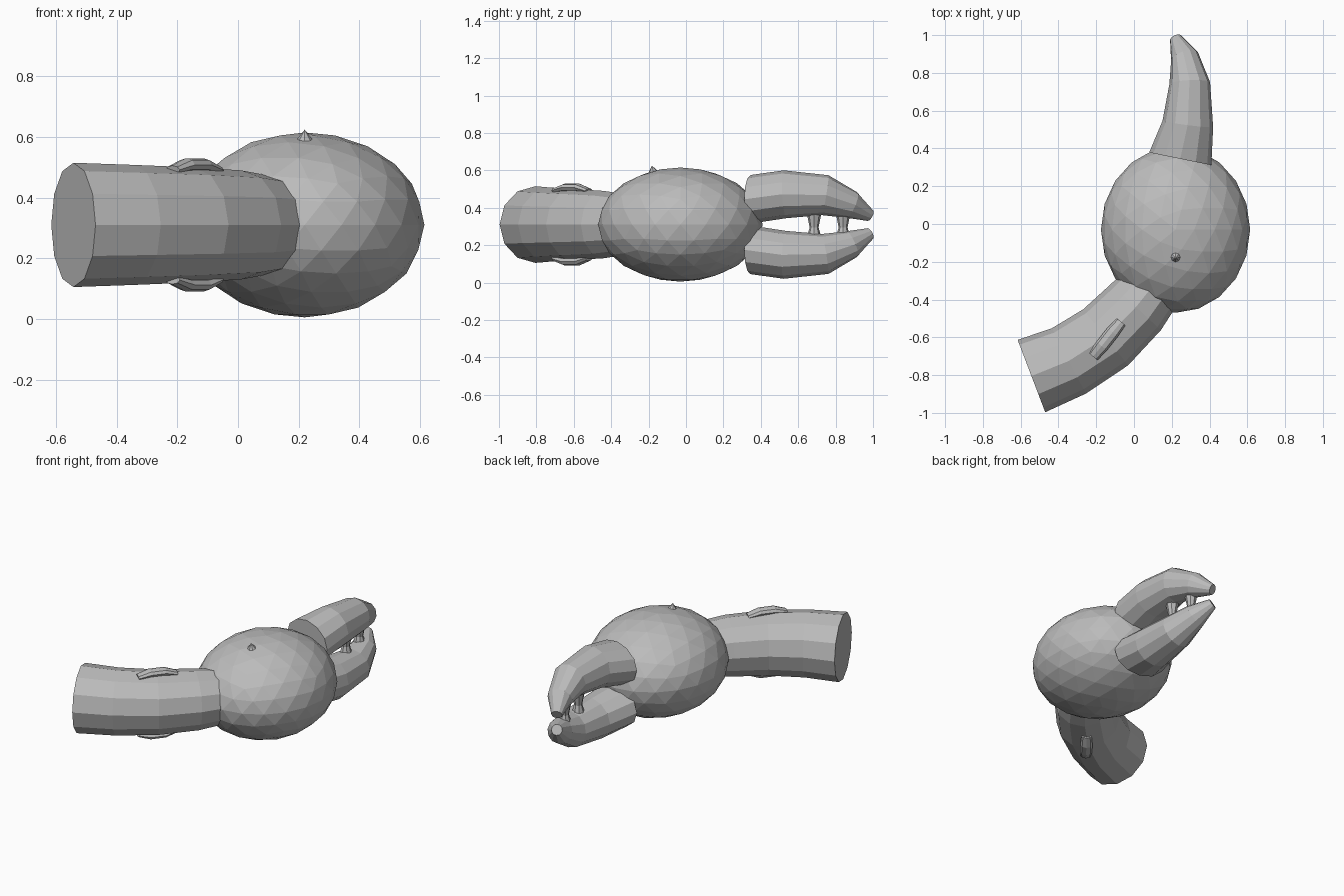
import bpy, bmesh, math
from mathutils import Vector, Matrix

cube = bpy.data.objects.get("Cube")
if cube:
    bpy.data.objects.remove(cube, do_unlink=True)

MID = 0.31  # height of the symmetry plane

shell = bpy.data.materials.new("shell_grey")
shell.use_nodes = True
shell.diffuse_color = (0.5, 0.5, 0.5, 1)
shell.node_tree.nodes["Principled BSDF"].inputs["Base Color"].default_value = (0.5, 0.5, 0.5, 1)


def finish(name, bm, flip=False):
    """Turn a bmesh into an object, optionally mirrored through the middle plane."""
    if flip:
        for v in bm.verts:
            v.co.z = 2 * MID - v.co.z
    bmesh.ops.recalc_face_normals(bm, faces=bm.faces)
    mesh = bpy.data.meshes.new(name)
    bm.to_mesh(mesh)
    bm.free()
    mesh.materials.append(shell)
    obj = bpy.data.objects.new(name, mesh)
    bpy.context.scene.collection.objects.link(obj)
    return obj


def tube(name, rings, sides, flip=False, start=None):
    """Loft elliptical rings (centre, half width, half height) along a path."""
    bm = bmesh.new()
    points = [Vector(r[0]) for r in rings]
    loops = []
    for i, (_, wide, high) in enumerate(rings):
        along = points[min(i + 1, len(points) - 1)] - points[max(i - 1, 0)]
        if i == 0 and start:
            along = Vector(start)
        along.normalize()
        side = along.cross(Vector((0, 0, 1))).normalized()
        up = side.cross(along)
        loops.append([bm.verts.new(points[i] + side * wide * math.cos(a) + up * high * math.sin(a))
                      for a in (math.tau * k / sides for k in range(sides))])
    for a, b in zip(loops, loops[1:]):
        for k in range(sides):
            n = (k + 1) % sides
            bm.faces.new((a[k], a[n], b[n], b[k]))
    bm.faces.new(loops[0])
    bm.faces.new(loops[-1])
    return finish(name, bm, flip)


# Round palm
bm = bmesh.new()
bmesh.ops.create_icosphere(bm, subdivisions=3, radius=1)
bmesh.ops.transform(bm, verts=bm.verts, matrix=Matrix.Translation((0.22, -0.03, MID))
                    @ Matrix.Diagonal((0.395, 0.44, 0.305, 1)))
finish("palm", bm)

# Pointed bump on the palm
bm = bmesh.new()
bmesh.ops.create_cone(bm, cap_ends=True, segments=8, radius1=0.055, radius2=0, depth=0.07,
                      matrix=Matrix.Translation((0.22, -0.175, 0.59)) @ Matrix.Rotation(0.2, 4, 'X'))
finish("palm_spike", bm)

# Curved arm
tube("arm", [((-0.543, -0.805, MID), 0.205, 0.205),
             ((-0.345, -0.725, MID), 0.195, 0.198),
             ((-0.15, -0.60, MID), 0.19, 0.19),
             ((0.01, -0.44, MID), 0.18, 0.18),
             ((0.09, -0.34, MID), 0.165, 0.165)], 12, start=(0.38, 0.145, 0))

# Paired pincers and arm ridges, above and below the middle plane
for label, flip in (("upper", False), ("lower", True)):
    tube(label + "_pincer", [((0.245, 0.345, 0.445), 0.168, 0.13),
                             ((0.285, 0.53, 0.472), 0.135, 0.128),
                             ((0.295, 0.745, 0.467), 0.108, 0.108),
                             ((0.268, 0.885, 0.415), 0.075, 0.075),
                             ((0.22, 0.985, 0.358), 0.032, 0.032)], 12, flip, start=(0.2, 0.98, 0))
    tube(label + "_arm_ridge", [((-0.215, -0.70, 0.492), 0.03, 0.014),
                                ((-0.17, -0.645, 0.508), 0.036, 0.022),
                                ((-0.115, -0.575, 0.508), 0.036, 0.022),
                                ((-0.07, -0.52, 0.49), 0.03, 0.014)], 8, flip)

# Waisted teeth between the pincers
for i, (x, y) in enumerate(((0.28, 0.685), (0.265, 0.84))):
    bm = bmesh.new()
    bmesh.ops.create_cone(bm, cap_ends=True, segments=8, radius1=0.04, radius2=0.024, depth=0.06,
                          matrix=Matrix.Translation((x, y, 0.265)))
    bmesh.ops.create_cone(bm, cap_ends=True, segments=8, radius1=0.024, radius2=0.04, depth=0.08,
                          matrix=Matrix.Translation((x, y, 0.335)))
    finish("tooth_%d" % (i + 1), bm)
